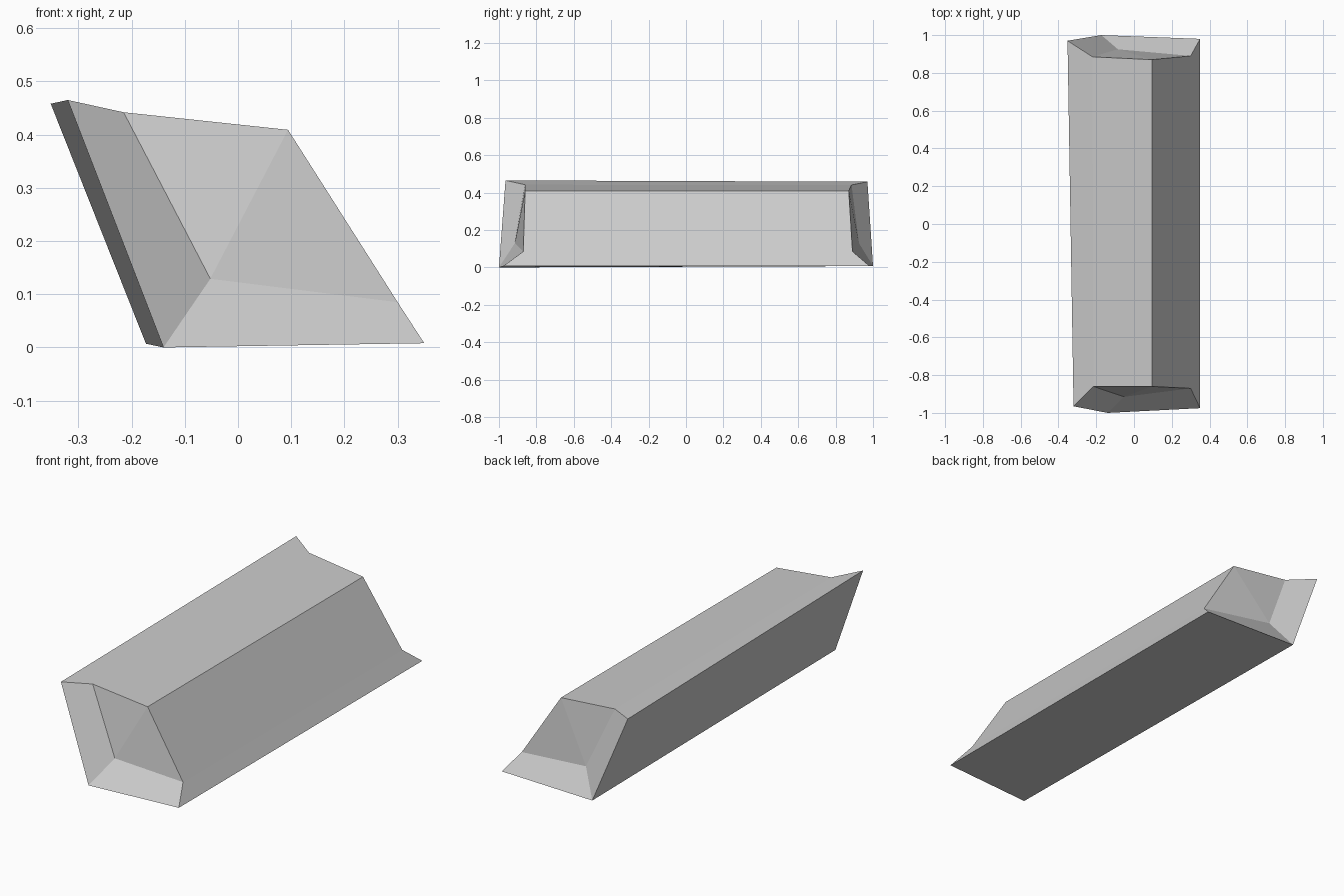
import bpy
import bmesh
from mathutils import Vector

cube = bpy.data.objects.get("Cube")
if cube:
    bpy.data.objects.remove(cube, do_unlink=True)

grey = bpy.data.materials.new("light_grey")
grey.use_nodes = True
colour = (0.6, 0.6, 0.6, 1)
grey.diffuse_color = colour
grey.node_tree.nodes["Principled BSDF"].inputs["Base Color"].default_value = colour

# Outer corners of each end: top lip, heel, toe
outer_front = [(-0.32, -0.965, 0.465), (-0.14, -1.0, 0.0), (0.35, -0.975, 0.008)]
outer_back = [(-0.352, 0.97, 0.458), (-0.173, 1.0, 0.007), (0.35, 0.98, 0.008)]
# Block corners of each end: top, heel, toe, ridge
inner_front = [(-0.215, -0.86, 0.442), (-0.052, -0.915, 0.129),
               (0.30, -0.87, 0.085), (0.094, -0.86, 0.409)]
inner_back = [(-0.22, 0.885, 0.441), (-0.085, 0.925, 0.129),
              (0.30, 0.89, 0.085), (0.094, 0.87, 0.409)]

CENTRE = Vector((0.02, 0, 0.2))


def build(name, polygons):
    """Join polygons into one mesh with every face turned outward."""
    bm = bmesh.new()
    for points in polygons:
        bm.faces.new([bm.verts.new(p) for p in points])
    bmesh.ops.remove_doubles(bm, verts=bm.verts, dist=0.0001)
    for face in bm.faces:
        face.normal_update()
        if face.normal.dot(face.calc_center_median() - CENTRE) < 0:
            face.normal_flip()
    mesh = bpy.data.meshes.new(name)
    bm.to_mesh(mesh)
    bm.free()
    mesh.materials.append(grey)
    obj = bpy.data.objects.new(name, mesh)
    bpy.context.collection.objects.link(obj)
    return obj


def span(front, back, i, j):
    """Long face joining the same edge of both ends."""
    return [front[i], front[j], back[j], back[i]]


# Tray: back panel, bottom panel and the sloping rim around the block
tray = [span(outer_front, outer_back, i, i + 1) for i in range(2)]
for i in (0, 2):
    tray.append([outer_front[i], outer_back[i], inner_back[i], inner_front[i]])
for outer, inner in ((outer_front, inner_front), (outer_back, inner_back)):
    for i in range(2):
        tray.append([outer[i], outer[i + 1], inner[i + 1], inner[i]])
build("rimmed_tray", tray)

# Block: top, sloping side and a folded face at each end
block = [span(inner_front, inner_back, 0, 3), span(inner_front, inner_back, 3, 2)]
for top, heel, toe, ridge in (inner_front, inner_back):
    block += [[top, heel, ridge], [heel, toe, ridge]]
build("faceted_block", block)
